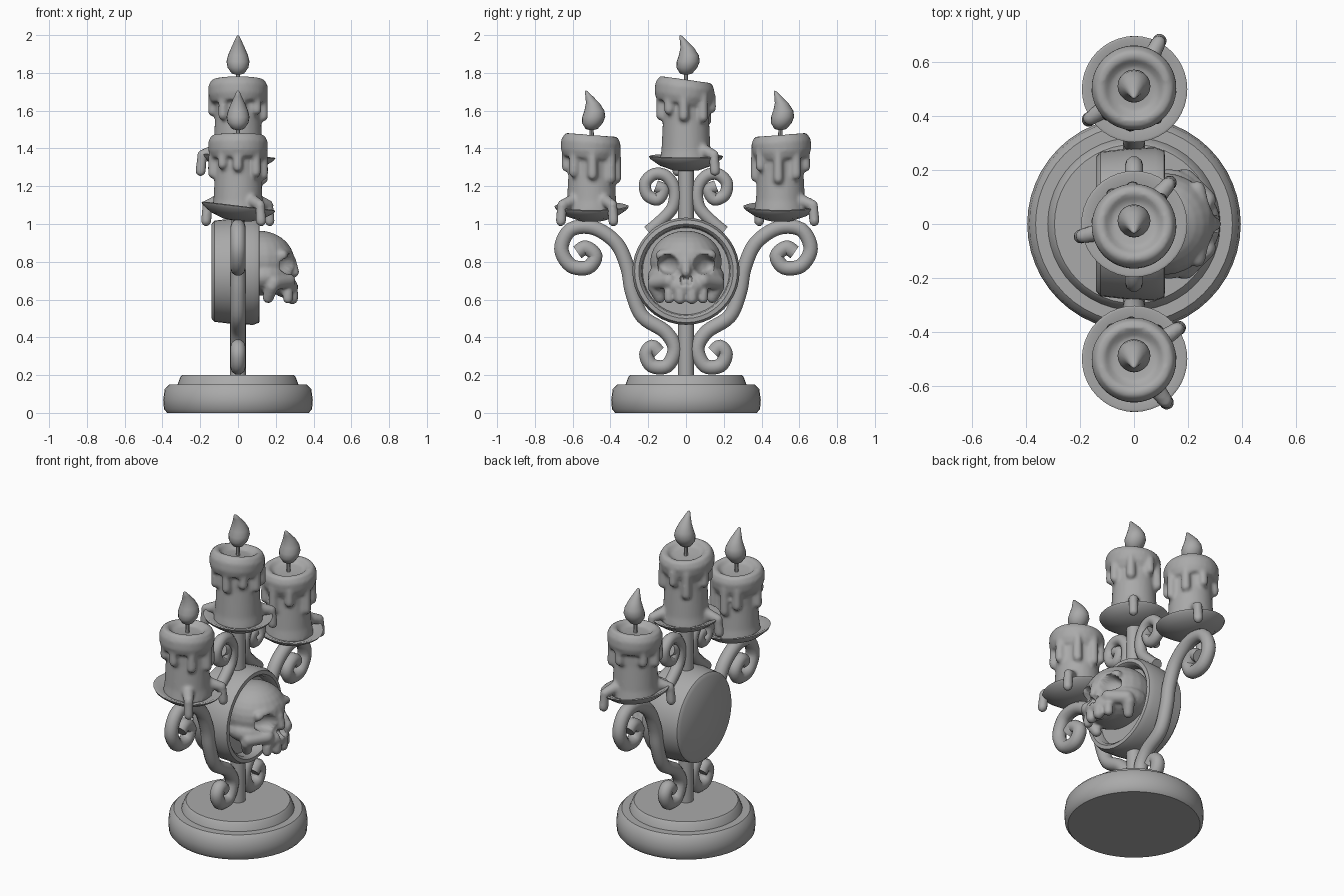
import bpy, bmesh, math, random
from mathutils import Vector, Matrix

cube = bpy.data.objects.get("Cube")
if cube:
    bpy.data.objects.remove(cube, do_unlink=True)

grey = bpy.data.materials.new("plain_grey")
grey.use_nodes = True
GREY = (0.4, 0.4, 0.4, 1)
grey.diffuse_color = GREY
grey.node_tree.nodes["Principled BSDF"].inputs["Base Color"].default_value = GREY


def add_object(name, data, angle=40):
    obj = bpy.data.objects.new(name, data)
    bpy.context.collection.objects.link(obj)
    data.materials.clear()
    data.materials.append(grey)
    if isinstance(data, bpy.types.Mesh):
        for p in data.polygons:
            p.use_smooth = True
        data.set_sharp_from_angle(angle=math.radians(angle))
    return obj


def from_bmesh(name, bm, angle=40):
    bmesh.ops.recalc_face_normals(bm, faces=bm.faces)
    mesh = bpy.data.meshes.new(name)
    bm.to_mesh(mesh)
    bm.free()
    return add_object(name, mesh, angle)


def bake(obj, angle=60):
    """Replace an object by its evaluated mesh."""
    deps = bpy.context.evaluated_depsgraph_get()
    mesh = bpy.data.meshes.new_from_object(obj.evaluated_get(deps))
    name = obj.name
    bpy.data.objects.remove(obj, do_unlink=True)
    return add_object(name, mesh, angle)


def lathe(bm, profile, matrix=Matrix(), steps=40):
    """Closed solid from (radius, height) points turned about local z."""
    rings = []
    for r, z in profile:
        turns = [math.tau * i / steps for i in range(steps if r else 1)]
        rings.append([bm.verts.new(matrix @ Vector((r * math.cos(a), r * math.sin(a), z)))
                      for a in turns])
    for lo, hi in zip(rings, rings[1:]):
        for i in range(steps):
            j = (i + 1) % steps
            quad = [lo[i % len(lo)], lo[j % len(lo)], hi[j % len(hi)], hi[i % len(hi)]]
            bm.faces.new(list(dict.fromkeys(quad)))


def blob(bm, centre, radii):
    m = Matrix.Translation(centre) @ Matrix.Diagonal((*radii, 1))
    bmesh.ops.create_uvsphere(bm, u_segments=24, v_segments=14, radius=1, matrix=m)


def capsule(bm, a, b, r0, r1):
    """Round-ended rod from a to b."""
    a, axis = Vector(a), Vector(b) - Vector(a)
    arc = [(math.cos(t), math.sin(t)) for t in (math.pi / 8 * k for k in range(4))]
    start = [(0, -r0)] + [(c * r0, -s * r0) for c, s in reversed(arc)]
    end = [(c * r1, axis.length + s * r1) for c, s in arc] + [(0, axis.length + r1)]
    turn = axis.to_track_quat("Z", "Y").to_matrix().to_4x4()
    lathe(bm, start + end, Matrix.Translation(a) @ turn, 14)


def soften(obj, rounds):
    mod = obj.modifiers.new("soften", "SMOOTH")
    mod.factor, mod.iterations = 0.5, rounds


def melt(obj, voxel, rounds):
    """Fuse overlapping solids into one soft surface."""
    mod = obj.modifiers.new("fuse", "REMESH")
    mod.mode, mod.voxel_size = "VOXEL", voxel
    soften(obj, rounds)
    return bake(obj)


def tube(name, pts, radius):
    """Round rod through (y, z) points, as a Catmull-Rom path."""
    p = [Vector((0, y, z)) for y, z in pts]
    p = [2 * p[0] - p[1]] + p + [2 * p[-1] - p[-2]]
    path = []
    for a, b, c, d in zip(p, p[1:], p[2:], p[3:]):
        for i in range(5):
            t = i / 5
            path.append(0.5 * (2 * b + (c - a) * t + (2 * a - 5 * b + 4 * c - d) * t * t
                               + (3 * b - a - 3 * c + d) * t ** 3))
    path.append(p[-2])
    curve = bpy.data.curves.new(name, "CURVE")
    curve.dimensions = "3D"
    curve.bevel_depth, curve.bevel_resolution, curve.use_fill_caps = radius, 3, True
    spline = curve.splines.new("POLY")
    spline.points.add(len(path) - 1)
    for sp, co in zip(spline.points, path):
        sp.co = (*co, 1)
    bake(add_object(name, curve))


# Stepped round base
bm = bmesh.new()
lathe(bm, [(0, 0), (.375, 0), (.392, .02), (.396, .07), (.388, .125), (.365, .15),
           (.32, .15), (.305, .19), (.295, .2), (0, .2)], steps=48)
from_bmesh("base", bm)

# Central stem
bm = bmesh.new()
lathe(bm, [(0, .19), (.043, .19), (.043, 1.31), (0, 1.31)], steps=16)
from_bmesh("stem", bm)

# Round medallion with raised rim, facing +x
bm = bmesh.new()
lathe(bm, [(0, -.14), (.25, -.14), (.268, -.125), (.28, -.02), (.284, .08), (.272, .112),
           (.25, .115), (.235, .1), (.23, .05), (0, .05)],
      Matrix.Translation((0, 0, .75)) @ Matrix.Rotation(math.pi / 2, 4, "Y"))
from_bmesh("medallion", bm)

# Scrolled arms, mirrored across y
arm = [(.575, .85), (.53, .875), (.48, .83), (.52, .77), (.61, .78), (.66, .87), (.61, .97),
       (.49, .98), (.37, .90), (.31, .77), (.285, .64), (.23, .51), (.11, .43), (.06, .34),
       (.1, .25), (.18, .25), (.21, .31), (.18, .35), (.145, .32)]
crest = [(.16, 1.2), (.12, 1.18), (.15, 1.13), (.205, 1.155), (.215, 1.22), (.165, 1.265),
         (.1, 1.25), (.06, 1.18), (.07, 1.09), (.13, 1.02), (.2, .96)]
for side, s in (("right", -1), ("left", 1)):
    tube(side + "_arm", [(s * y, z) for y, z in arm], .04)
    tube(side + "_crest_scroll", [(s * y, z) for y, z in crest], .034)

# Skull: fused balls for cranium, cheeks, brows, nose bridge and teeth
bm = bmesh.new()
blob(bm, (.11, 0, .80), (.19, .19, .165))
blob(bm, (.13, 0, .72), (.16, .205, .10))
blob(bm, (.25, 0, .67), (.07, .11, .06))
capsule(bm, (.275, 0, .80), (.30, 0, .745), .035, .025)
for s in (-1, 1):
    capsule(bm, (.255, s * .03, .845), (.235, s * .13, .835), .035, .03)
    capsule(bm, (.265, s * .09, .70), (.19, s * .165, .69), .04, .04)
    capsule(bm, (.18, s * .17, .67), (.16, s * .14, .61), .035, .03)
    for y, r in ((.031, .031), (.09, .027)):
        capsule(bm, (.30 - y * .4, s * y, .64), (.30 - y * .4, s * y, .605), r, r)
skull = melt(from_bmesh("skull", bm), .009, 3)

# Eye and nose sockets pressed into the face
for y, z, ry, rz, depth in ((.095, .785, .055, .052, .075), (.016, .70, .015, .027, .035)):
    for v in skull.data.vertices:
        d = ((abs(v.co.y) - y) / ry) ** 2 + ((v.co.z - z) / rz) ** 2
        if v.co.x > .1 and d < 1:
            v.co.x -= depth * math.sqrt(1 - d)
soften(skull, 1)
bake(skull)


def candle(side, y, floor, top, tilt, lean, spills, seed):
    """Dish, dripping candle, wick and flame standing at y."""
    rng = random.Random(seed)
    at = Matrix.Translation((0, y, floor))
    # Shallow dish
    bm = bmesh.new()
    lathe(bm, [(0, -.06), (.07, -.055), (.14, -.03), (.19, .005), (.197, .018), (.188, .022),
               (.14, 0), (0, -.01)], at @ Matrix.Rotation(tilt, 4, "Y"))
    from_bmesh(side + "_dish", bm, 50)
    # Wax: body, tilted hollow cap, hanging drips and spills over the dish
    bm = bmesh.new()
    h = top - floor
    lathe(bm, [(0, -.02), (.142, -.02), (.13, .05), (.122, h / 2), (.122, h - .07), (0, h - .07)], at)
    cap = Matrix.Translation((0, y, top)) @ Matrix.Rotation(lean, 4, "X")
    lathe(bm, [(0, -.035), (.085, -.03), (.115, -.002), (.14, -.005), (.158, -.04),
               (.156, -.09), (.14, -.13), (0, -.13)], cap)
    for i in range(8):
        a = math.tau * (i + rng.uniform(-.2, .2)) / 8
        x, dy = math.cos(a) * .133, math.sin(a) * .133
        drop = rng.uniform(.15, .24)
        capsule(bm, (x, y + dy, top - .09), (x, y + dy, top - drop), .024, .027)
    for sx, sy in spills:
        out = Vector((sx, sy, 0)).normalized()
        foot = Vector((0, y, floor))
        lip = foot + out * .195 + Vector((0, 0, .025))
        capsule(bm, foot + out * .12 + Vector((0, 0, .05)), lip, .035, .028)
        capsule(bm, lip, lip - Vector((0, 0, .085)) + out * .008, .026, .028)
    melt(from_bmesh(side + "_candle", bm), .011, 3)
    # Wick
    bm = bmesh.new()
    lathe(bm, [(0, -.06), (.013, -.06), (.011, .04), (0, .04)], Matrix.Translation((0, y, top)), 8)
    from_bmesh(side + "_wick", bm)
    # Teardrop flame with a bent tip
    bm = bmesh.new()
    lathe(bm, [(0, 0), (.032, .008), (.055, .04), (.061, .072), (.053, .105), (.036, .145),
               (.02, .18), (.008, .206), (0, .212)], steps=20)
    for v in bm.verts:
        t = v.co.z / .212
        v.co.y += .035 * math.sin(t * 4.2) * t
    bmesh.ops.translate(bm, verts=bm.verts, vec=(0, y, top + .02))
    from_bmesh(side + "_flame", bm, 60)


candle("centre", 0, 1.34, 1.768, .05, -.14, [(.13, .15), (-.17, -.04)], 3)
candle("right", -.5, 1.075, 1.475, .12, -.08, [(.12, -.16), (.16, .11)], 5)
candle("left", .5, 1.075, 1.475, .12, .08, [(.09, .17), (-.15, -.1)], 8)
